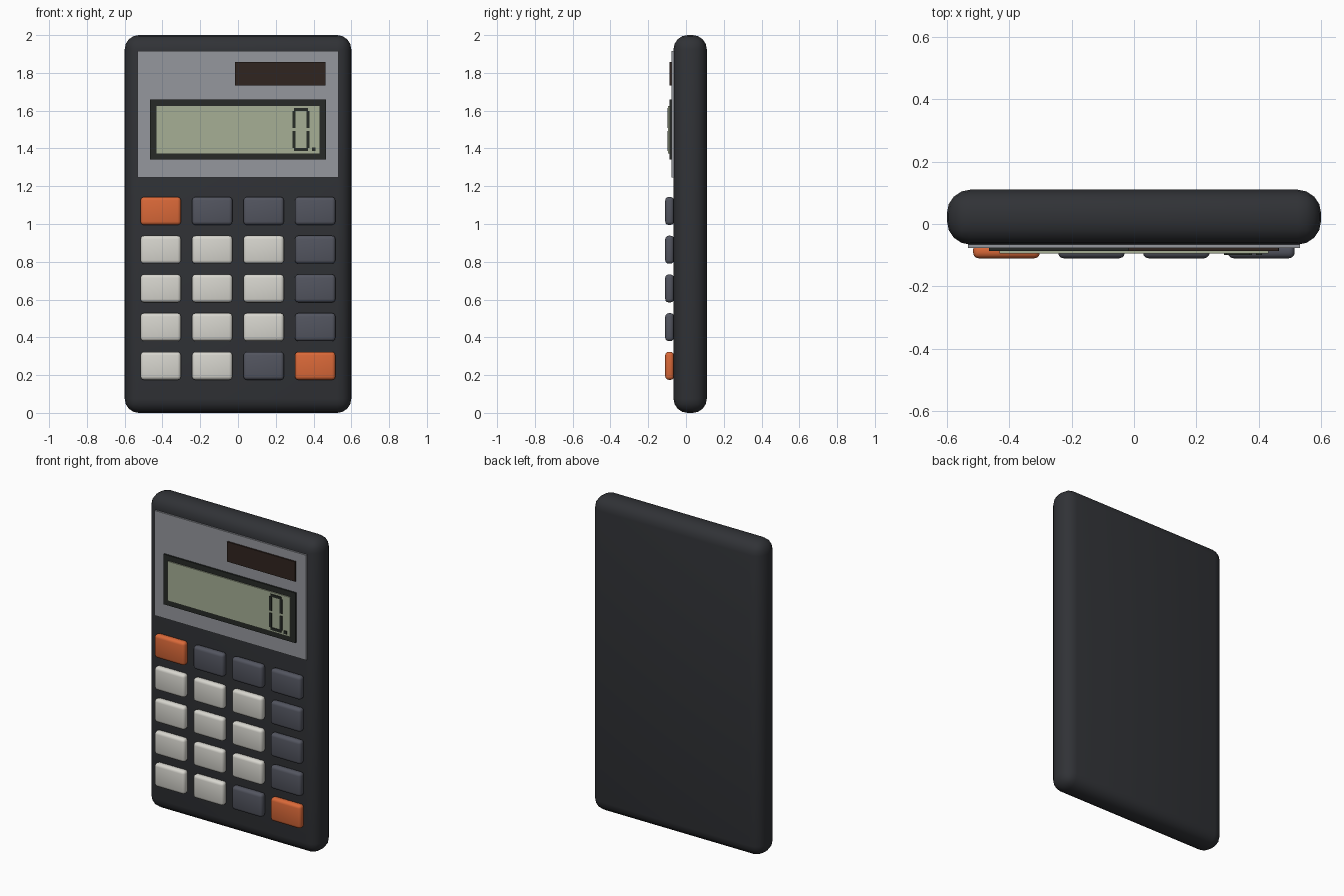
import bpy

if "Cube" in bpy.data.objects:
    bpy.data.objects.remove(bpy.data.objects["Cube"])


def material(name, rgb):
    m = bpy.data.materials.new(name)
    m.diffuse_color = (*rgb, 1)
    m.use_nodes = True
    m.node_tree.nodes["Principled BSDF"].inputs["Base Color"].default_value = m.diffuse_color
    return m


DARK = material("dark_plastic", (0.03, 0.032, 0.037))
PANEL = material("panel_grey", (0.30, 0.31, 0.34))
SOLAR = material("solar_brown", (0.03, 0.018, 0.014))
FRAME = material("frame_black", (0.02, 0.023, 0.02))
LCD = material("lcd_green", (0.38, 0.43, 0.30))
INK = material("lcd_ink", (0.02, 0.025, 0.02))
LIGHT = material("key_light", (0.68, 0.67, 0.62))
SLATE = material("key_slate", (0.085, 0.09, 0.115))
ORANGE = material("key_orange", (0.70, 0.14, 0.04))


def box(name, x, y, z, mat, bevel=0, segments=3):
    """Box from (min, max) ranges, with optional rounded edges."""
    spans = (x, y, z)
    bpy.ops.mesh.primitive_cube_add(size=1, location=[(a + b) / 2 for a, b in spans])
    ob = bpy.context.object
    ob.name = name
    ob.scale = [b - a for a, b in spans]
    bpy.ops.object.transform_apply(location=False, rotation=False, scale=True)
    ob.data.materials.append(mat)
    if bevel:
        mod = ob.modifiers.new("round", 'BEVEL')
        mod.width = bevel
        mod.segments = segments
        bpy.ops.object.modifier_apply(modifier=mod.name)
        bpy.ops.object.shade_smooth_by_angle()
    return ob


# Case
box("case", (-0.6, 0.6), (-0.066, 0.11), (0, 2), DARK, 0.075, 4)

# Display panel, solar cell, screen
box("face_panel", (-0.533, 0.533), (-0.077, -0.06), (1.247, 1.915), PANEL)
box("solar_cell", (-0.017, 0.463), (-0.087, -0.07), (1.732, 1.858), SOLAR)
box("screen_frame", (-0.465, 0.465), (-0.087, -0.07), (1.341, 1.66), FRAME)
box("screen", (-0.432, 0.432), (-0.094, -0.08), (1.374, 1.626), LCD)

# Seven-segment zero and decimal point
INK_Y = (-0.099, -0.09)
T = 0.016
for label, z in (("top", 1.606), ("bottom", 1.394)):
    box("digit_bar_" + label, (0.297, 0.371), INK_Y, (z - T / 2, z + T / 2), INK)
for side, x in (("left", 0.297), ("right", 0.371)):
    for label, z in (("upper", (1.508, 1.598)), ("lower", (1.402, 1.492))):
        box(f"digit_post_{side}_{label}", (x - T / 2, x + T / 2), INK_Y, z, INK)
box("decimal_point", (0.391, 0.411), INK_Y, (1.386, 1.406), INK)

# Keys, top row first
layout = ["OSSS", "LLLS", "LLLS", "LLLS", "LLSO"]
key_mats = {"O": ORANGE, "S": SLATE, "L": LIGHT}
for r, row in enumerate(layout):
    for c, kind in enumerate(row):
        x = -0.409 + 0.2725 * c
        z = 1.069 - 0.205 * r
        box(f"key_{r + 1}_{c + 1}", (x - 0.107, x + 0.107), (-0.11, -0.064),
            (z - 0.074, z + 0.074), key_mats[kind], 0.018, 3)
